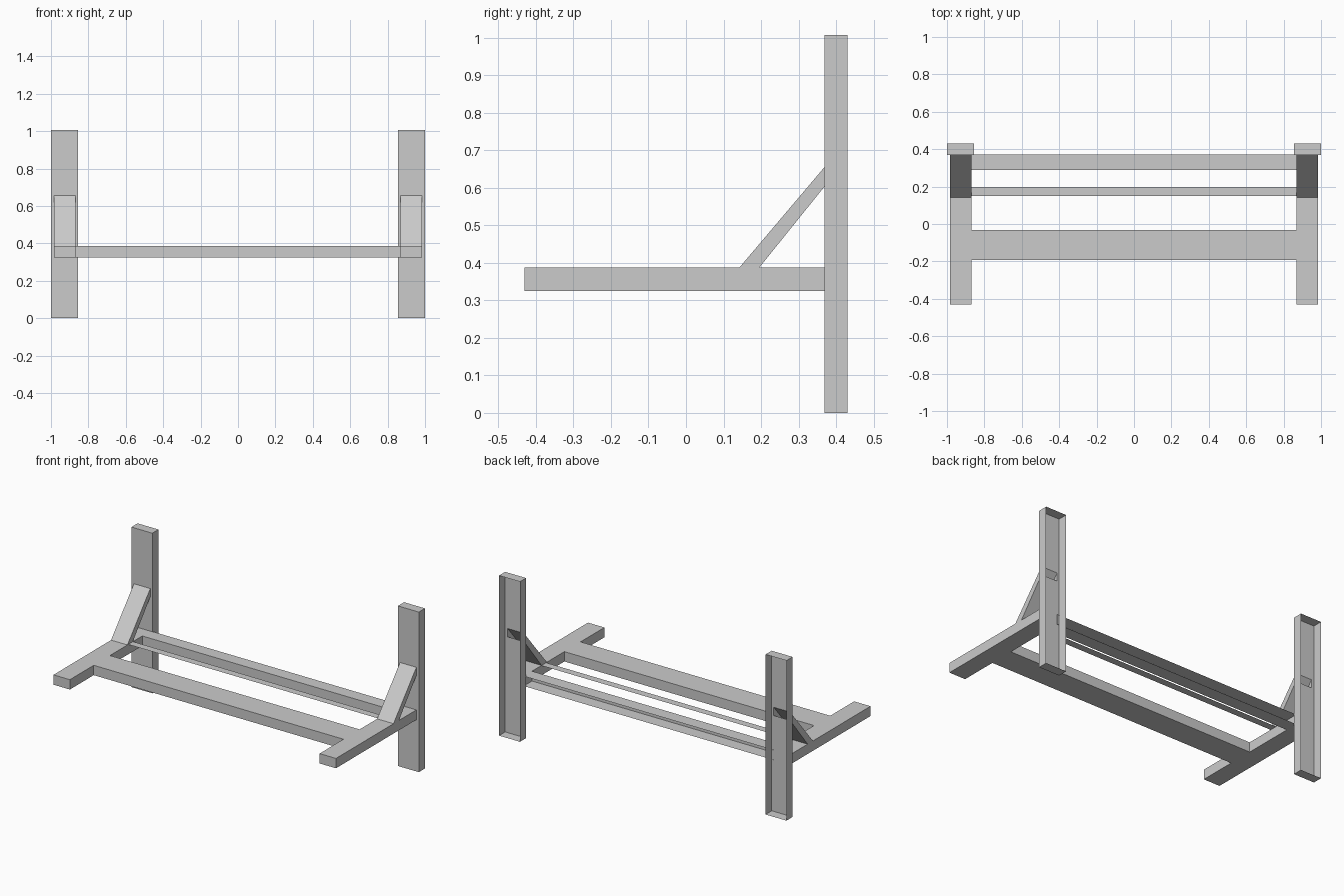
import bpy, bmesh

if "Cube" in bpy.data.objects:
    bpy.data.objects.remove(bpy.data.objects["Cube"])


def finish(name, bm, fix_normals=True):
    if fix_normals:
        bmesh.ops.recalc_face_normals(bm, faces=bm.faces)
    me = bpy.data.meshes.new(name)
    bm.to_mesh(me)
    bm.free()
    ob = bpy.data.objects.new(name, me)
    bpy.context.collection.objects.link(ob)
    return ob


def box(name, x, y, z, open_back=False):
    bm = bmesh.new()
    bmesh.ops.create_cube(bm, size=1)
    for v in bm.verts:
        for i, r in enumerate((x, y, z)):
            v.co[i] = r[0] if v.co[i] < 0 else r[1]
    if open_back:
        back = [f for f in bm.faces if f.calc_center_median().y > y[1] - 1e-4]
        bmesh.ops.delete(bm, geom=back, context='FACES')
    return finish(name, bm, not open_back)


def mirror(ob):
    ob.modifiers.new("Mirror", 'MIRROR').use_mirror_merge = False


POST_X, ARM_X = (0.855, 1.0), (0.869, 0.983)
TOP, BOTTOM = 0.387, 0.325
FRONT, BACK = 0.369, 0.43
SLOT = (0.603, 0.655)

# Upright channels, open at the back, with a slot where the brace enters
post = box("upright_post", POST_X, (FRONT, BACK), (0, 1.007), open_back=True)
bm = bmesh.new()
bm.from_mesh(post.data)
for axis, cuts in ((0, ARM_X), (2, SLOT)):
    for c in cuts:
        co, no = [0, 0, 0], [0, 0, 0]
        co[axis], no[axis] = c, 1
        bmesh.ops.bisect_plane(bm, geom=bm.verts[:] + bm.edges[:] + bm.faces[:],
                               plane_co=co, plane_no=no)
hole = []
for f in bm.faces:
    c = f.calc_center_median()
    if c.y < FRONT + 1e-4 and ARM_X[0] < c.x < ARM_X[1] and SLOT[0] < c.z < SLOT[1]:
        hole.append(f)
bmesh.ops.delete(bm, geom=hole, context='FACES')
bm.to_mesh(post.data)
bm.free()
mirror(post)

# Horizontal arms reaching forward
mirror(box("side_arm", ARM_X, (-0.43, FRONT), (BOTTOM, TOP)))

# Sloping hollow braces, open at both ends
profile = [(0.142, TOP), (0.195, TOP), (FRONT, SLOT[0]), (FRONT, SLOT[1])]
bm = bmesh.new()
left, right = [[bm.verts.new((x, y, z)) for y, z in profile] for x in ARM_X]
bm.faces.new(left)
bm.faces.new(right)
for a, b in ((1, 2), (3, 0)):
    bm.faces.new((left[a], left[b], right[b], right[a]))
mirror(finish("brace", bm))

# Cross members between the arms
span = (-ARM_X[0], ARM_X[0])
box("front_beam", span, (-0.193, -0.032), (BOTTOM, TOP))
box("back_beam", span, (0.29, 0.372), (BOTTOM, TOP), open_back=True)

# Flat strip joining the feet of the braces
bm = bmesh.new()
bm.faces.new([bm.verts.new((x, y, TOP)) for x, y in
              ((span[0], 0.15), (span[1], 0.15), (span[1], 0.197), (span[0], 0.197))])
finish("middle_strip", bm, False)
